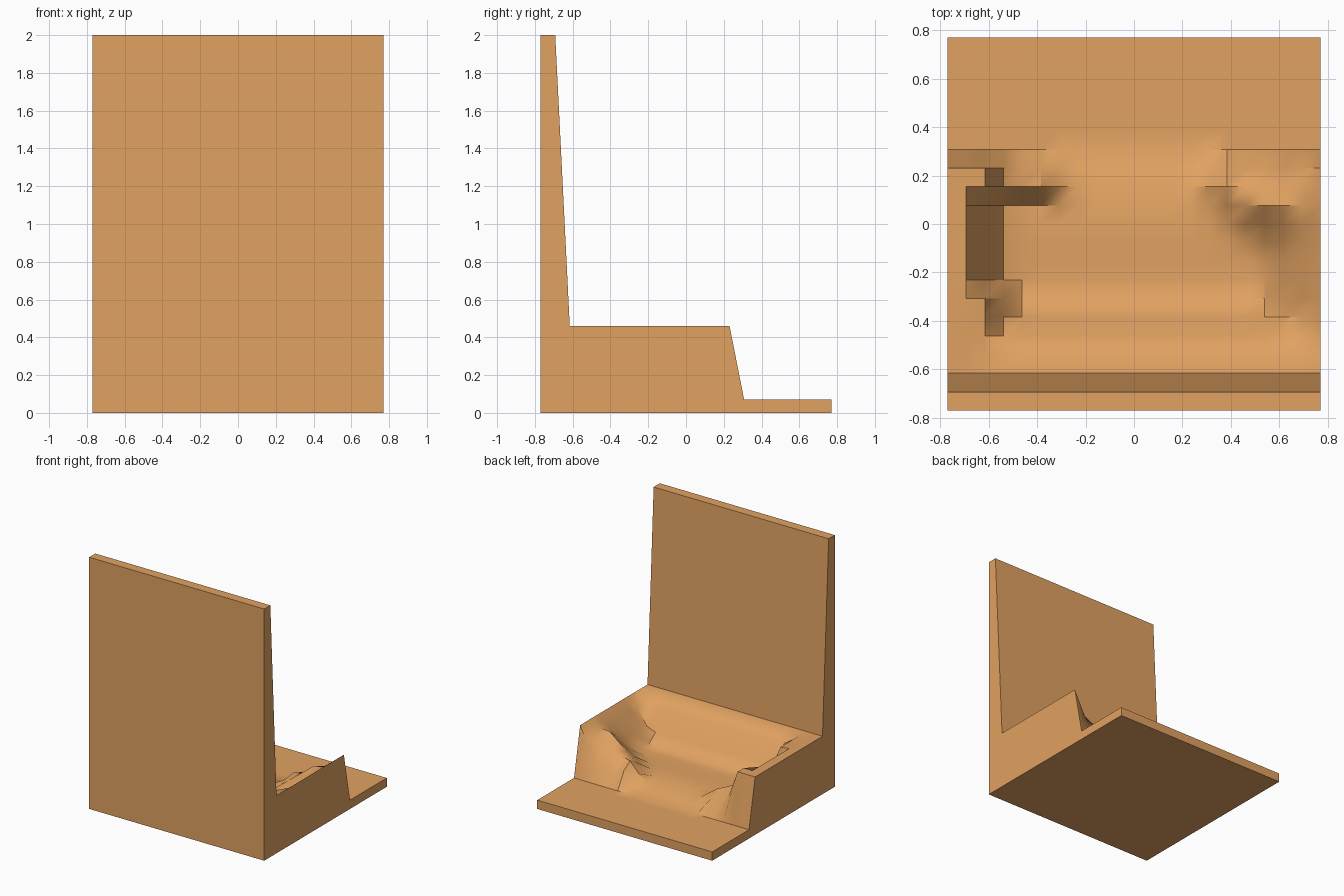
import bpy, bmesh, math

if "Cube" in bpy.data.objects:
    bpy.data.objects.remove(bpy.data.objects["Cube"])

N = 20                 # grid cells per side
HALF = 10 / 13         # half width of the block
RIM, BASE = 0.46, 0.07

# Section heights: back slope by row, side slopes by column, broken front ridge by column
BACK = {3: 0.45, 4: 0.40, 5: 0.23, 6: 0.16}
LEFT_REAR = {0: RIM, 1: RIM, 2: 0.45, 3: 0.27}
LEFT_FRONT = {0: RIM, 1: RIM, 2: 0.29, 3: 0.17}
RIGHT = {17: 0.17, 18: 0.26, 19: 0.38, 20: RIM}
RIDGE = {0: RIM, 1: RIM, 2: RIM, 3: 0.31, 4: 0.27, 5: 0.235, 6: 0.18,
         14: 0.17, 15: 0.25, 16: 0.27, 17: 0.29, 18: 0.33, 19: 0.38, 20: RIM}
FLOOR = {11: 0.14, 12: 0.125, 13: 0.10}


def height(col, row):
    # tall backrest, rear rim and low front step
    if row <= 1:
        return 2.0
    if row == 2:
        return RIM
    if row >= 14:
        return BASE
    # hollowed basin between the sloping walls
    left = LEFT_REAR if row < 7 else LEFT_FRONT
    z = max(FLOOR.get(row, 0.15), BACK.get(row, 0),
            left.get(col, 0), RIGHT.get(col, 0) if row < 12 else 0)
    # rounded inner corner on the right
    if 9 <= row <= 11 and col > 25 - row:
        z = max(z, min(0.15 + 0.06 * (col + row - 25), 0.40))
    # jagged front ridge
    if row == 12:
        z = max(z, RIDGE.get(col, 0))
    if row == 13:
        whole = col < 3 or col == N
        drop = 1.0 if whole else (0.8 if col % 2 else 0.55)
        z = max(FLOOR[13], RIDGE.get(col, 0) * drop)
    return z


# Carved top surface
bm = bmesh.new()
bmesh.ops.create_grid(bm, x_segments=N, y_segments=N, size=HALF)
for v in bm.verts:
    col = round((v.co.x + HALF) / (2 * HALF) * N)
    row = round((v.co.y + HALF) / (2 * HALF) * N)
    v.co.z = height(col, row)

# Straight sides and flat underside
border = [e for e in bm.edges if e.is_boundary]
new = bmesh.ops.extrude_edge_only(bm, edges=border)["geom"]
for v in new:
    if isinstance(v, bmesh.types.BMVert):
        v.co.z = 0
bmesh.ops.holes_fill(bm, edges=[e for e in bm.edges if e.is_boundary], sides=0)
bmesh.ops.recalc_face_normals(bm, faces=bm.faces[:])

mesh = bpy.data.meshes.new("carved_seat_block")
bm.to_mesh(mesh)
bm.free()
seat = bpy.data.objects.new("carved_seat_block", mesh)
bpy.context.collection.objects.link(seat)

# Warm orange finish
mat = bpy.data.materials.new("warm_orange")
mat.diffuse_color = (0.75, 0.36, 0.12, 1)
mat.use_nodes = True
mat.node_tree.nodes["Principled BSDF"].inputs["Base Color"].default_value = mat.diffuse_color
mesh.materials.append(mat)

bpy.context.view_layer.objects.active = seat
seat.select_set(True)
bpy.ops.object.shade_smooth_by_angle(angle=math.radians(35))
